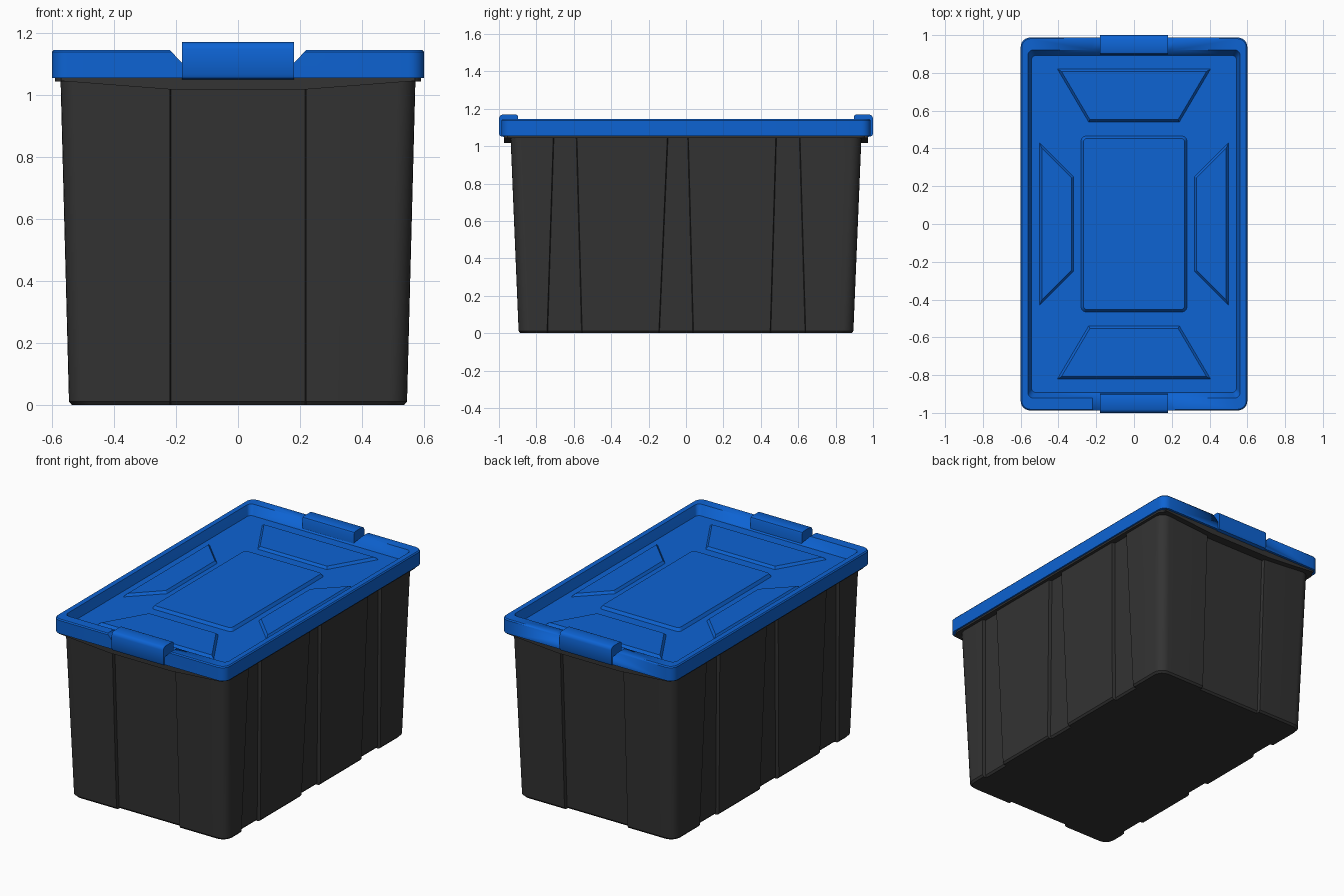
import bpy, bmesh, math
from mathutils import Vector

if "Cube" in bpy.data.objects:
    bpy.data.objects.remove(bpy.data.objects["Cube"])


def material(name, rgb):
    m = bpy.data.materials.new(name)
    m.diffuse_color = (*rgb, 1)
    m.use_nodes = True
    m.node_tree.nodes["Principled BSDF"].inputs["Base Color"].default_value = m.diffuse_color
    return m


BLACK = material("charcoal plastic", (0.033, 0.033, 0.033))
BLUE = material("blue plastic", (0.004, 0.125, 0.65))


def loft(name, rings, mat, angle=30):
    """Skin a stack of equal-length point rings and cap both ends."""
    bm = bmesh.new()
    vr = [[bm.verts.new(p) for p in r] for r in rings]
    n = len(vr[0])
    for a, b in zip(vr, vr[1:]):
        for i in range(n):
            j = (i + 1) % n
            bm.faces.new((a[i], a[j], b[j], b[i]))
    bm.faces.new(vr[0][::-1])
    bm.faces.new(vr[-1])
    bmesh.ops.recalc_face_normals(bm, faces=bm.faces)
    me = bpy.data.meshes.new(name)
    bm.to_mesh(me)
    bm.free()
    me.materials.append(mat)
    ob = bpy.data.objects.new(name, me)
    bpy.context.collection.objects.link(ob)
    bpy.ops.object.select_all(action='DESELECT')
    ob.select_set(True)
    bpy.context.view_layer.objects.active = ob
    bpy.ops.object.shade_smooth_by_angle(angle=math.radians(angle))
    return ob


def corner(hx, hy, r, q, steps=6):
    """Arc points of one rounded corner, q = quadrant 0..3."""
    sx, sy = ((1, 1), (-1, 1), (-1, -1), (1, -1))[q]
    return [(sx * (hx - r) + r * math.cos(a), sy * (hy - r) + r * math.sin(a))
            for a in (math.pi / 2 * (q + k / steps) for k in range(steps + 1))]


def rounded(hx, hy, r, z):
    return [(x, y, z) for q in range(4) for x, y in corner(hx, hy, r, q)]


# Tub: tapered, with three grooves per long side and a recessed panel per end
GROOVES = [((-0.743, -0.555), (-0.71, -0.583)),
           ((-0.145, 0.04), (-0.10, 0.013)),
           ((0.45, 0.64), (0.48, 0.61))]


def tub_ring(hx, hy, z, t, depth=0.02, wall=0.004):
    side = []
    for (b0, b1), (t0, t1) in GROOVES:
        y0, y1 = b0 + (t0 - b0) * t, b1 + (t1 - b1) * t
        side += [(hx, y0), (hx - depth, y0 + wall),
                 (hx - depth, y1 - wall), (hx, y1)]
    end = [(0.22, hy), (0.22 - wall, hy - depth),
           (-0.22 + wall, hy - depth), (-0.22, hy)]
    c = [corner(hx, hy, 0.06, q) for q in range(4)]
    pts = (side + c[0] + end + c[1] + [(-x, y) for x, y in side[::-1]]
           + c[2] + [(-x, -y) for x, y in end] + c[3])
    return [(x, y, z) for x, y in pts]


loft("tub", [tub_ring(0.535, 0.885, 0, 0), tub_ring(0.545, 0.895, 0.012, 0),
             tub_ring(0.572, 0.938, 1.046, 1)], BLACK)

# Tub rim and the drooping lip under each end
loft("tub_rim", [rounded(0.59, 0.965, 0.05, 1.043),
                 rounded(0.59, 0.965, 0.05, 1.058)], BLACK)
LIP = [(-0.57, 1.045), (-0.22, 1.018), (0.22, 1.018), (0.57, 1.045),
       (0.57, 1.056), (-0.57, 1.056)]
loft("end_lip", [[(x, y, z) for x, z in LIP] for y in (-0.972, 0.972)], BLACK)

# Lid: raised rim around a sunken floor
FLOOR = 1.087
lid = loft("lid", [rounded(0.60, 0.987, 0.05, 1.055),
                   rounded(0.60, 0.987, 0.05, 1.138),
                   rounded(0.594, 0.981, 0.045, 1.145),
                   rounded(0.562, 0.922, 0.03, 1.145),
                   rounded(0.543, 0.893, 0.025, FLOOR)], BLUE)

# Notches in the lid rim for the latches
NOTCH = [(-0.18, 1.103), (0.18, 1.103), (0.222, 1.147), (0.222, 1.2),
         (-0.222, 1.2), (-0.222, 1.147)]
for s in (-1, 1):
    cutter = loft("notch_cutter", [[(x, s * y, z) for x, z in NOTCH]
                                   for y in (0.88, 1.05)], BLUE)
    cutter.hide_render = True
    bpy.context.view_layer.objects.active = lid
    mod = lid.modifiers.new("notch", 'BOOLEAN')
    mod.operation, mod.object, mod.solver = 'DIFFERENCE', cutter, 'EXACT'
    bpy.ops.object.modifier_apply(modifier=mod.name)
    bpy.data.objects.remove(cutter)

# Latches: rounded clip profile swept along x
CLIP = [(0.975, 1.05), (0.994, 1.054), (1.0, 1.066), (1.0, 1.148), (0.995, 1.162),
        (0.982, 1.17), (0.912, 1.17), (0.902, 1.166), (0.898, 1.157),
        (0.898, 1.083), (0.96, 1.05)]
for s, side in ((-1, "front"), (1, "back")):
    loft(side + "_latch", [[(x, s * y, z) for y, z in CLIP]
                           for x in (-0.18, 0.18)], BLUE, 40)


# Raised panels on the lid floor
def panel(name, pts, inset=0.012, height=0.015):
    n = len(pts)
    top = []
    for i in range(n):
        p = Vector(pts[i])
        a = (p - Vector(pts[i - 1])).normalized()
        b = (Vector(pts[(i + 1) % n]) - p).normalized()
        na, nb = Vector((-a.y, a.x)), Vector((-b.y, b.x))
        p = p + (na + nb) * (inset / (1 + na.dot(nb)))
        top.append((p.x, p.y, FLOOR + height))
    loft(name, [[(x, y, FLOOR - 0.005) for x, y in pts],
                [(x, y, FLOOR) for x, y in pts], top], BLUE, 20)


loft("centre_panel", [rounded(0.28, 0.465, 0.025, FLOOR - 0.005),
                      rounded(0.28, 0.465, 0.025, FLOOR),
                      rounded(0.268, 0.453, 0.02, FLOOR + 0.018)], BLUE)
END = [(-0.24, 0.54), (0.24, 0.54), (0.405, 0.82), (-0.405, 0.82)]
SIDE = [(0.32, -0.25), (0.50, -0.43), (0.50, 0.43), (0.32, 0.25)]
for s, e, w in ((1, "back", "right"), (-1, "front", "left")):
    panel(e + "_panel", [(s * x, s * y) for x, y in END])
    panel(w + "_panel", [(s * x, s * y) for x, y in SIDE])
